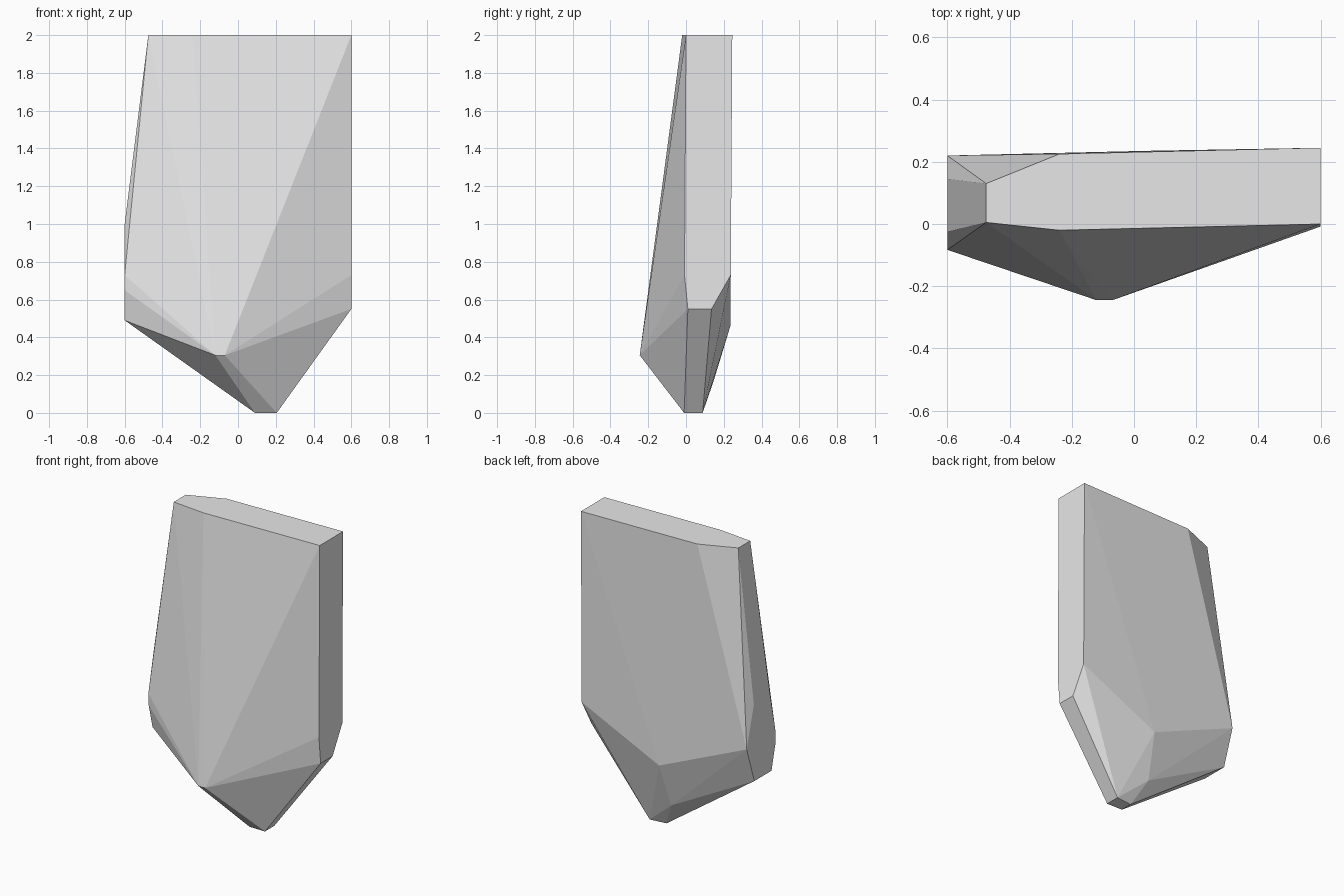
import bpy
import bmesh
import math

if "Cube" in bpy.data.objects:
    bpy.data.objects.remove(bpy.data.objects["Cube"])

# Corner points of the faceted shard, grouped by region
top_rim = [(-0.475, 0.005, 2), (-0.24, -0.02, 2), (0.6, 0.0, 2),
           (0.6, 0.245, 2), (-0.24, 0.225, 2), (-0.475, 0.13, 2)]
right_side = [(0.6, -0.008, 0.73), (0.6, 0.01, 0.55),
              (0.6, 0.135, 0.55), (0.6, 0.237, 0.73)]
left_side = [(-0.6, -0.025, 1.0), (-0.6, 0.145, 1.0), (-0.6, -0.083, 0.73),
             (-0.6, 0.22, 0.73), (-0.6, -0.08, 0.65),
             (-0.6, -0.04, 0.49), (-0.6, 0.14, 0.49)]
front_ridge = [(-0.12, -0.245, 0.305), (-0.07, -0.245, 0.305)]
back_ridge = [(0.033, 0.235, 0.46), (0.007, 0.146, 0.168)]
bottom_tip = [(0.09, -0.008, 0), (0.205, -0.01, 0),
              (0.205, 0.088, 0), (0.09, 0.075, 0)]

# Wrap the corners in a convex skin
bm = bmesh.new()
for p in top_rim + right_side + left_side + front_ridge + back_ridge + bottom_tip:
    bm.verts.new(p)
hull = bmesh.ops.convex_hull(bm, input=bm.verts[:])
loose = [v for v in bm.verts if not v.link_faces]
bmesh.ops.delete(bm, geom=loose, context='VERTS')

# Merge the triangles of flat facets
bmesh.ops.dissolve_limit(bm, angle_limit=math.radians(0.5),
                         verts=bm.verts[:], edges=bm.edges[:])
bmesh.ops.recalc_face_normals(bm, faces=bm.faces[:])

mesh = bpy.data.meshes.new("rock_shard")
bm.to_mesh(mesh)
bm.free()

# Plain grey stone
stone = bpy.data.materials.new("stone_grey")
stone.diffuse_color = (0.8, 0.8, 0.8, 1)
stone.use_nodes = True
stone.node_tree.nodes["Principled BSDF"].inputs["Base Color"].default_value = stone.diffuse_color
mesh.materials.append(stone)

shard = bpy.data.objects.new("rock_shard", mesh)
bpy.context.collection.objects.link(shard)
